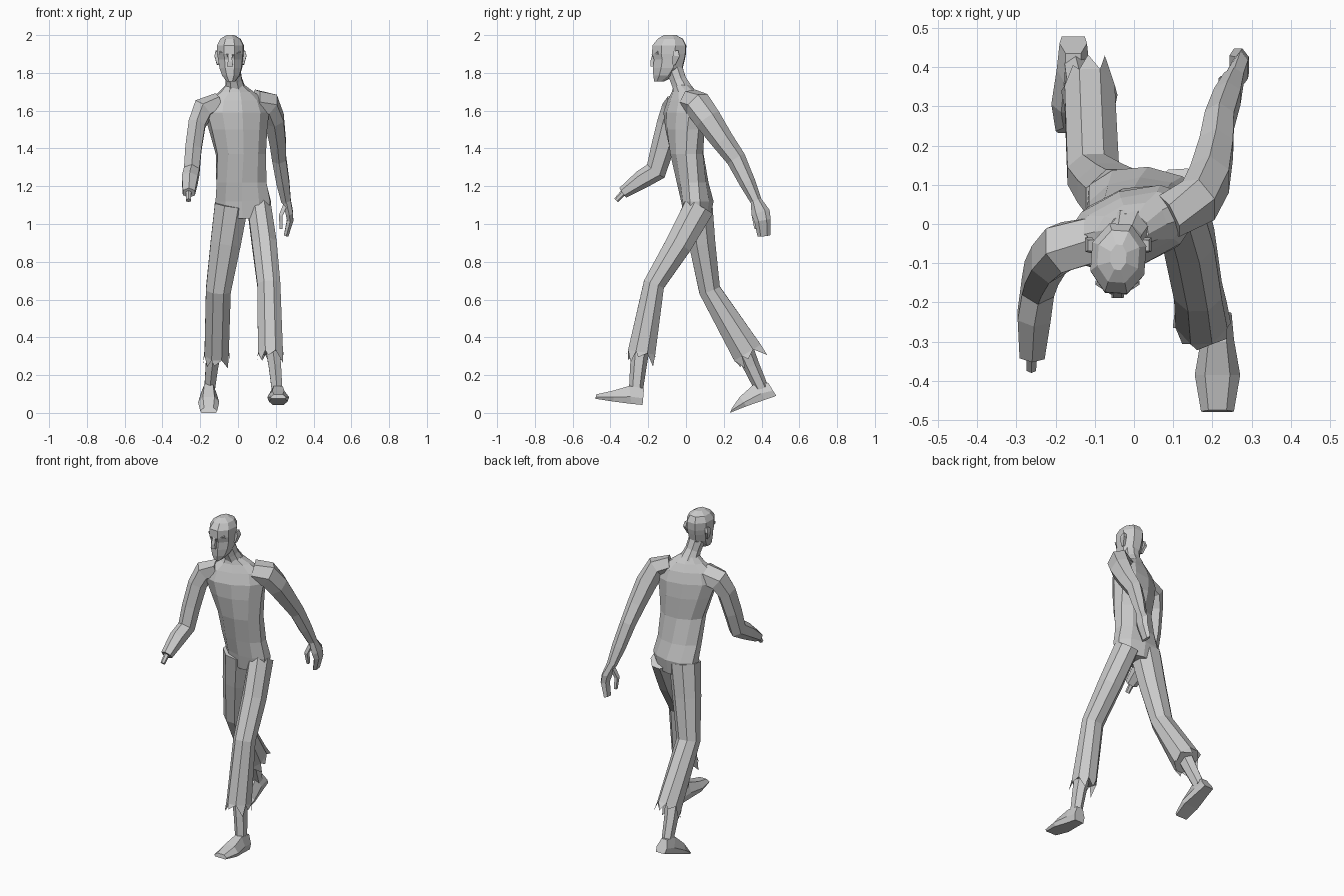
import bpy, bmesh, math
from mathutils import Vector


def make(name, rings, caps=True, extra=None):
    """Skin a list of equal-sized point rings into a flat-shaded mesh."""
    bm = bmesh.new()
    vs = [[bm.verts.new(p) for p in r] for r in rings]
    n = len(vs[0])
    for a, b in zip(vs, vs[1:]):
        for i in range(n):
            j = (i + 1) % n
            bm.faces.new((a[i], a[j], b[j], b[i]))
    if caps:
        bm.faces.new(vs[0])
        bm.faces.new(vs[-1])
    bmesh.ops.recalc_face_normals(bm, faces=bm.faces)
    if extra:
        extra(bm, vs)
    me = bpy.data.meshes.new(name)
    bm.to_mesh(me)
    bm.free()
    ob = bpy.data.objects.new(name, me)
    bpy.context.collection.objects.link(ob)
    return ob


def section(c, t, rx, ry, n, yaw=0):
    """Polygon ring around c, square to direction t."""
    u = Vector((math.cos(math.radians(yaw)), math.sin(math.radians(yaw)), 0))
    u = (u - t * u.dot(t)).normalized()
    v = t.cross(u)
    k = 1 / math.cos(math.pi / n)
    ang = [2 * math.pi * (i + .5) / n for i in range(n)]
    return [c + u * (rx * k * math.cos(a)) + v * (ry * k * math.sin(a)) for a in ang]


def limb(name, pts, n=6, extra=None):
    """Tube through (x, y, z, rx, ry) points, rings square to the path."""
    cs = [Vector(p[:3]) for p in pts]
    rings = []
    for i, p in enumerate(pts):
        t = Vector()
        if i:
            t += (cs[i] - cs[i - 1]).normalized()
        if i < len(pts) - 1:
            t += (cs[i + 1] - cs[i]).normalized()
        rings.append(section(cs[i], t.normalized(), p[3], p[4], n))
    return make(name, rings, extra=extra)


def stack(name, pts, n=8):
    """Level rings (x, y, z, rx, ry, yaw)."""
    up = Vector((0, 0, 1))
    return make(name, [section(Vector(p[:3]), up, p[3], p[4], n, p[5]) for p in pts])


def ragged(bm, vs):
    """Torn points hanging from the hem."""
    hem, n = vs[-1], len(vs[-1])
    for i in range(n):
        a, b, up = hem[i], hem[(i + 1) % n], vs[-2][i]
        d = (a.co - up.co).normalized()
        mid = a.co.lerp(b.co, (.25, .7, .45)[i % 3])
        centre = sum((v.co for v in hem), Vector()) / n
        tip = bm.verts.new(mid + d * (.065, .03, .05)[i % 3] + (mid - centre) * .12)
        bm.faces.new((a, b, tip))


# torso with twisted shoulders
stack("torso", [
    (.03, .06, 1.03, .13, .065, -5), (.028, .06, 1.12, .145, .082, -5),
    (.018, .035, 1.22, .132, .08, 2), (.015, .005, 1.37, .13, .085, 10),
    (.0, -.005, 1.5, .152, .095, 16), (-.008, -.01, 1.59, .172, .093, 19),
    (-.008, -.008, 1.655, .15, .075, 19), (-.008, -.01, 1.7, .09, .058, 18),
    (-.015, -.02, 1.735, .05, .045, 10)], 10)

# neck and head
limb("neck", [(-.012, -.01, 1.7, .055, .05), (-.022, -.04, 1.76, .043, .042),
              (-.035, -.065, 1.83, .045, .045)], 8)
stack("head", [
    (-.037, -.142, 1.755, .022, .026, -4), (-.037, -.115, 1.785, .045, .057, -4),
    (-.038, -.096, 1.825, .058, .077, -4), (-.039, -.088, 1.87, .064, .08, -4),
    (-.04, -.09, 1.9, .068, .088, -4), (-.04, -.088, 1.945, .069, .088, -4),
    (-.04, -.083, 1.98, .052, .066, -4), (-.04, -.085, 2.0, .02, .032, -4)])
limb("nose", [(-.042, -.168, 1.905, .009, .008), (-.042, -.177, 1.86, .012, .012),
              (-.042, -.174, 1.835, .016, .014)], 4)
for side in (-1, 1):
    x = -.04 + side * .07
    limb("ear", [(x, -.055, 1.915, .008, .014), (x + side * .006, -.052, 1.89, .009, .018),
                 (x - side * .004, -.065, 1.845, .006, .009)], 4)
    limb("brow", [(-.042 + side * .008, -.171, 1.893, .01, .008),
                  (-.042 + side * .052, -.145, 1.908, .008, .008)], 4)

# forward arm ending in a stump with bone
limb("stump_arm", [
    (-.1, -.04, 1.635, .05, .06), (-.185, -.06, 1.605, .055, .062),
    (-.217, -.09, 1.53, .045, .056), (-.236, -.125, 1.4, .043, .053),
    (-.245, -.16, 1.28, .041, .05), (-.255, -.235, 1.235, .042, .043),
    (-.26, -.335, 1.165, .032, .027)])
limb("bone", [(-.261, -.33, 1.168, .014, .014), (-.262, -.37, 1.125, .012, .012)])

# trailing arm with hand
limb("back_arm", [
    (.09, .02, 1.655, .05, .055), (.165, .06, 1.635, .052, .065),
    (.193, .115, 1.555, .05, .062), (.21, .195, 1.44, .043, .052),
    (.218, .265, 1.345, .037, .045), (.238, .325, 1.22, .034, .037),
    (.255, .372, 1.12, .025, .026)])
limb("hand", [(.255, .368, 1.13, .023, .024), (.272, .395, 1.06, .019, .043),
              (.276, .405, 1.02, .017, .038), (.255, .413, .938, .012, .03)])
limb("thumb", [(.25, .37, 1.1, .011, .012), (.226, .36, 1.045, .01, .012),
               (.228, .37, .975, .007, .008)], 4)

# trousers with torn hems
limb("front_trouser_leg", [
    (.112, .07, 1.09, .062, .08), (.14, -.04, .89, .065, .07),
    (.163, -.17, .68, .061, .056), (.172, -.235, .32, .066, .073)], 8, ragged)
limb("back_trouser_leg", [
    (-.035, .06, 1.1, .088, .08), (-.065, .085, .9, .08, .07),
    (-.104, .125, .65, .066, .057), (-.113, .325, .32, .064, .082)], 8, ragged)

# shins
limb("front_shin", [(.175, -.235, .4, .04, .045), (.195, -.252, .25, .033, .038),
                    (.207, -.265, .12, .028, .032)])
limb("back_shin", [(-.12, .29, .38, .04, .045), (-.138, .345, .25, .033, .038),
                   (-.15, .4, .13, .028, .032)])


def foot(name, cx, stations):
    """Sections (sole y, sole z, top y, top z, half width) from heel to toe."""
    rings = []
    for yb, zb, yt, zt, w in stations:
        ym, zm = yb * .6 + yt * .4, zb * .6 + zt * .4
        rings.append([(cx - w * .85, yb, zb), (cx + w * .85, yb, zb), (cx + w, ym, zm),
                      (cx + w * .55, yt, zt), (cx - w * .55, yt, zt), (cx - w, ym, zm)])
    make(name, rings)


# feet
foot("front_foot", .213, [(-.23, .042, -.222, .13, .036), (-.29, .048, -.3, .143, .042),
                          (-.385, .06, -.385, .118, .058), (-.48, .075, -.475, .098, .042)])
foot("back_foot", -.155, [(.478, .09, .435, .16, .035), (.42, .07, .36, .152, .042),
                          (.32, .035, .285, .085, .056), (.232, 0, .245, .028, .045)])
